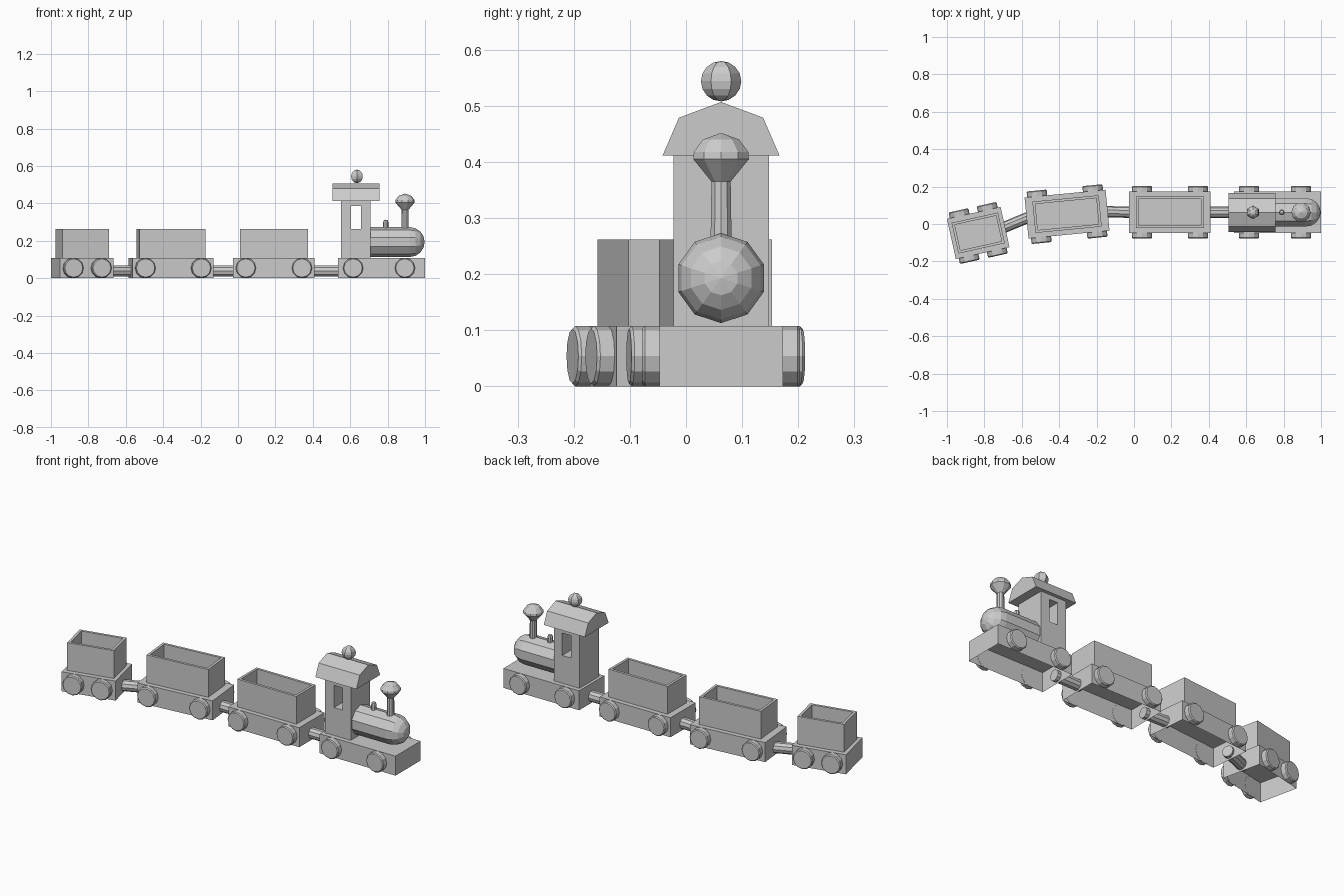
import bpy, bmesh
from math import radians, sin, cos, pi
from mathutils import Matrix, Vector

if "Cube" in bpy.data.objects:
    bpy.data.objects.remove(bpy.data.objects["Cube"])

YC = 0.0625      # centre line of the straight part of the train
BASE_H = 0.108   # chassis height


def finish(name, bm, mat=Matrix()):
    bmesh.ops.recalc_face_normals(bm, faces=bm.faces)
    me = bpy.data.meshes.new(name)
    bm.to_mesh(me)
    bm.free()
    ob = bpy.data.objects.new(name, me)
    bpy.context.collection.objects.link(ob)
    ob.matrix_world = mat
    return ob


def box_bm(hx, hy, z0, z1):
    bm = bmesh.new()
    bmesh.ops.create_cube(bm, size=1, matrix=Matrix.Translation((0, 0, (z0 + z1) / 2))
                          @ Matrix.Diagonal((2 * hx, 2 * hy, z1 - z0, 1)))
    return bm


def lathe(name, profile, sides, mat, open_start=False):
    """Revolve (radius, height) points around local z."""
    bm = bmesh.new()
    rings = []
    for r, h in profile:
        if r == 0:
            rings.append([bm.verts.new((0, 0, h))] * sides)
        else:
            rings.append([bm.verts.new((r * cos(2 * pi * i / sides),
                                        r * sin(2 * pi * i / sides), h)) for i in range(sides)])
    for a, b in zip(rings, rings[1:]):
        for i in range(sides):
            j = (i + 1) % sides
            bm.faces.new(list(dict.fromkeys((a[i], a[j], b[j], b[i]))))
    for ring, (r, h) in ((rings[0], profile[0]), (rings[-1], profile[-1])):
        if r > 0:
            bm.faces.new(ring)
    return finish(name, bm, mat)


def chassis(name, mat, half_len, wheel_xs):
    # hollow base, open underneath
    bm = box_bm(half_len, 0.11, 0, BASE_H)
    bm.faces.ensure_lookup_table()
    bottom = min(bm.faces, key=lambda f: f.calc_center_median().z)
    bmesh.ops.delete(bm, geom=[bottom], context='FACES_ONLY')
    finish(name + "_base", bm, mat)
    # wheels with a small bevel on the outer rim
    for x in wheel_xs:
        for s in (-1, 1):
            m = mat @ Matrix.Translation((x, s * 0.109, 0.054)) @ Matrix.Rotation(-s * pi / 2, 4, 'X')
            lathe(name + "_wheel", [(0.054, 0), (0.054, 0.027), (0.049, 0.032)], 12, m)


def wagon(name, x, y, angle, half_len, box_half, wheel_x):
    mat = Matrix.Translation((x, y, 0)) @ Matrix.Rotation(radians(angle), 4, 'Z')
    chassis(name, mat, half_len, (-wheel_x, wheel_x))
    # open cargo box
    bm = box_bm(box_half, 0.084, BASE_H, 0.262)
    top = max(bm.faces, key=lambda f: f.calc_center_median().z)
    bmesh.ops.inset_region(bm, faces=[top], thickness=0.02)
    bmesh.ops.translate(bm, verts=bmesh.ops.extrude_discrete_faces(bm, faces=[top])['faces'][0].verts,
                        vec=(0, 0, -0.145))
    finish(name + "_cargo_box", bm, mat)


def coupler(name, a, b):
    a, b = Vector((*a, 0.038)), Vector((*b, 0.038))
    d = b - a
    m = Matrix.Translation(a) @ d.to_track_quat('Z', 'Y').to_matrix().to_4x4()
    lathe(name, [(0.03, -0.02), (0.03, d.length + 0.02)], 10, m)


# wagons, the last two turning into a curve
wagon("front_wagon", 0.192, YC, 0, 0.2175, 0.181, 0.15)
wagon("middle_wagon", -0.358, 0.053, 5.5, 0.2175, 0.178, 0.15)
wagon("rear_wagon", -0.833, -0.048, 12.5, 0.147, 0.127, 0.077)

# couplers
coupler("front_coupler", (0.41, YC), (0.535, YC))
coupler("middle_coupler", (-0.14, 0.066), (-0.025, YC))
coupler("rear_coupler", (-0.69, -0.016), (-0.574, 0.032))

# engine chassis
chassis("engine", Matrix.Translation((0.7675, YC, 0)), 0.2325, (-0.152, 0.125))

# cabin with a window running right through
bm = bmesh.new()


def rect(x0, x1, z0, z1):
    return [bm.verts.new((x, YC - 0.085, z)) for x, z in ((x0, z0), (x1, z0), (x1, z1), (x0, z1))]


outer = rect(0.551, 0.708, BASE_H, 0.413)
inner = rect(0.604, 0.657, 0.262, 0.386)
faces = [bm.faces.new((outer[i], outer[(i + 1) % 4], inner[(i + 1) % 4], inner[i])) for i in range(4)]
ext = bmesh.ops.extrude_face_region(bm, geom=faces, use_keep_orig=True)['geom']
bmesh.ops.translate(bm, verts=[g for g in ext if isinstance(g, bmesh.types.BMVert)], vec=(0, 0.17, 0))
finish("cabin", bm)

# roof: side profile extruded along x
bm = bmesh.new()
f = bm.faces.new([bm.verts.new((0.504, YC + y, z)) for y, z in
                  ((-0.104, 0.412), (0.104, 0.412), (0.075, 0.479), (0, 0.507), (-0.075, 0.479))])
ext = bmesh.ops.extrude_face_region(bm, geom=[f], use_keep_orig=True)['geom']
bmesh.ops.translate(bm, verts=[g for g in ext if isinstance(g, bmesh.types.BMVert)], vec=(0.252, 0, 0))
finish("roof", bm)

# roof ball
bm = bmesh.new()
bmesh.ops.create_uvsphere(bm, u_segments=6, v_segments=8, radius=0.036)
finish("roof_ball", bm, Matrix.Translation((0.636, YC, 0.544)))

# boiler with a domed nose
R = 0.08
profile = [(R, 0.70)] + [(R * cos(i * pi / 8), 0.918 + R * sin(i * pi / 8)) for i in range(4)] + [(0, 0.998)]
lathe("boiler", profile, 10,
      Matrix.Translation((0, YC, 0.193)) @ Matrix.Rotation(pi / 2, 4, 'Y'))

# chimney and steam knob
lathe("chimney", [(0.020, 0.24), (0.018, 0.365), (0.052, 0.405), (0.051, 0.418), (0.034, 0.44), (0, 0.452)],
      10, Matrix.Translation((0.893, YC, 0)))
lathe("steam_knob", [(0.014, 0.25), (0.014, 0.298), (0.010, 0.309), (0, 0.313)],
      8, Matrix.Translation((0.79, YC, 0)))
